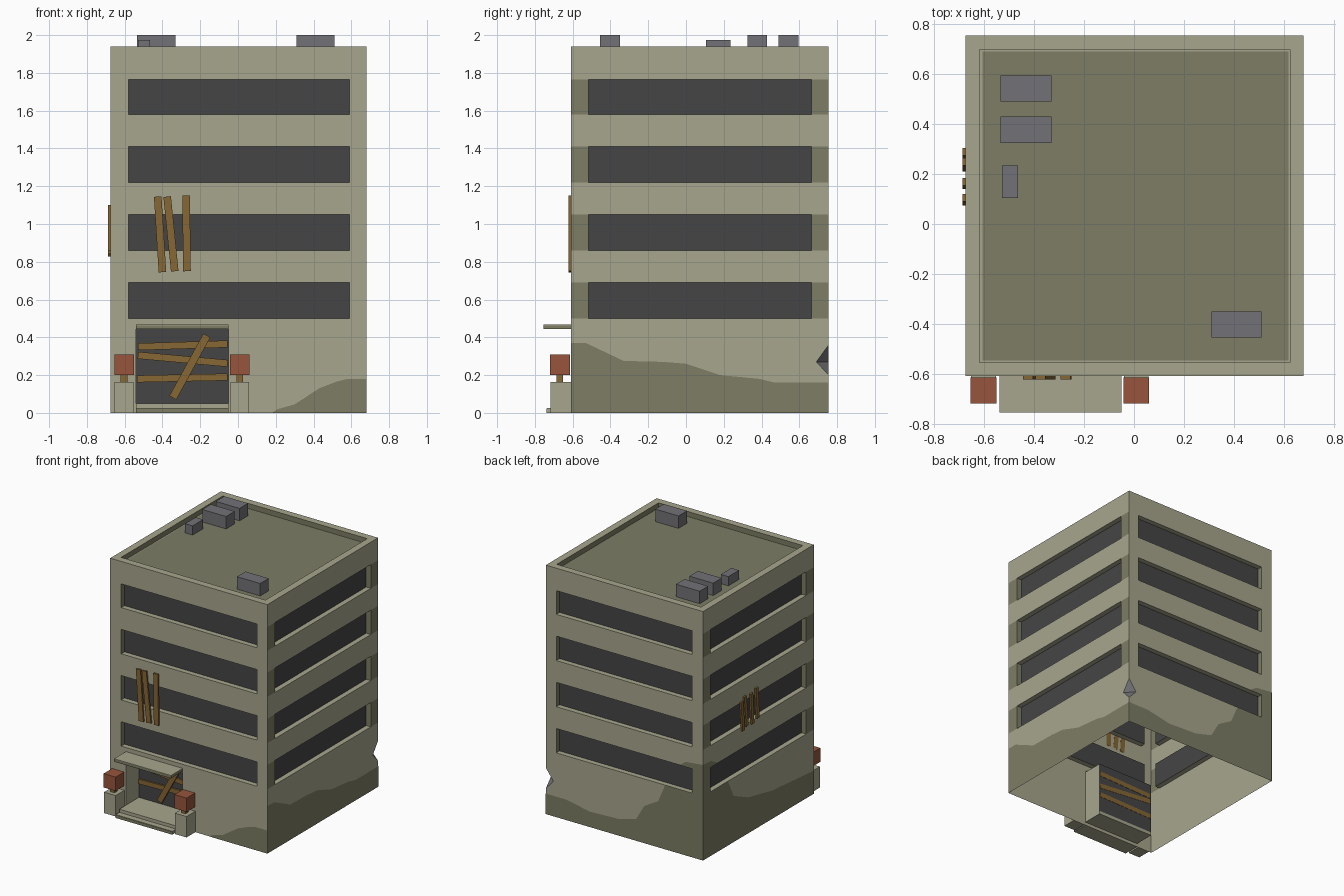
import bpy, bmesh, math
from mathutils import Vector, Matrix

if "Cube" in bpy.data.objects:
    bpy.data.objects.remove(bpy.data.objects["Cube"])


def mat(name, rgb):
    m = bpy.data.materials.new(name)
    m.diffuse_color = (*rgb, 1)
    m.use_nodes = True
    m.node_tree.nodes["Principled BSDF"].inputs["Base Color"].default_value = m.diffuse_color
    return m


WALL = mat("pale concrete", (0.39, 0.38, 0.27))
DIRT = mat("olive dirt", (0.205, 0.205, 0.13))
GLASS = mat("dark glass", (0.06, 0.06, 0.06))
GREY = mat("grey metal", (0.17, 0.17, 0.185))
WOOD = mat("brown wood", (0.24, 0.135, 0.035))
RED = mat("rust red", (0.31, 0.09, 0.045))
MATS = [WALL, DIRT, GLASS, GREY]

X0, X1, Y0, Y1, TOP = -0.675, 0.68, -0.61, 0.755, 1.94
LEVELS = [(0.50, 0.69), (0.86, 1.05), (1.22, 1.41), (1.58, 1.765)]
DOOR_L, DOOR_R, DOOR_TOP, PORCH = -0.54, -0.05, 0.445, 0.05


def finish(bm, name, mats):
    me = bpy.data.meshes.new(name)
    bm.to_mesh(me)
    bm.free()
    for m in mats:
        me.materials.append(m)
    ob = bpy.data.objects.new(name, me)
    bpy.context.collection.objects.link(ob)
    return ob


def box(name, x0, x1, y0, y1, z0, z1, m):
    bm = bmesh.new()
    c = Vector(((x0 + x1) / 2, (y0 + y1) / 2, (z0 + z1) / 2))
    s = Matrix.Diagonal((x1 - x0, y1 - y0, z1 - z0, 1))
    bmesh.ops.create_cube(bm, size=1, matrix=Matrix.Translation(c) @ s)
    return finish(bm, name, [m])


def face(bm, pts, m, n):
    """Add a face coloured m, turned to look along n."""
    f = bm.faces.new([bm.verts.new(p) for p in pts])
    f.normal_update()
    if f.normal.dot(Vector(n)) < 0:
        f.normal_flip()
    f.material_index = m


# Each side maps (along, height, depth inward) to world space
SIDES = {
    "front": (lambda u, z, d: (u, Y0 + d, z), (0, -1, 0), (1, 0, 0), X0, X1),
    "back": (lambda u, z, d: (u, Y1 - d, z), (0, 1, 0), (1, 0, 0), X0, X1),
    "left": (lambda u, z, d: (X0 + d, u, z), (-1, 0, 0), (0, 1, 0), Y0, Y1),
    "right": (lambda u, z, d: (X1 - d, u, z), (1, 0, 0), (0, 1, 0), Y0, Y1),
}


def recess(bm, side, a, b, lo, hi, d, jamb=1, floor=True):
    """Dark panel set back in an opening, with its reveals."""
    P, n, t, _, _ = SIDES[side]
    face(bm, [P(a, lo, d), P(b, lo, d), P(b, hi, d), P(a, hi, d)], 2, n)
    for u, s in ((a, 1), (b, -1)):
        face(bm, [P(u, lo, 0), P(u, lo, d), P(u, hi, d), P(u, hi, 0)], jamb, Vector(t) * s)
    for z, s in ((lo, 1), (hi, -1)):
        if s < 0 or floor:
            face(bm, [P(a, z, 0), P(b, z, 0), P(b, z, d), P(a, z, d)], 0, (0, 0, s))


# Building shell, open underneath
bm = bmesh.new()
NOTCH = [(Y1, 0.20), (Y1 - 0.065, 0.27), (Y1, 0.36)]
for side, (P, n, t, u0, u1) in SIDES.items():
    def rect(a, b, lo, hi, m=0):
        face(bm, [P(a, lo, 0), P(b, lo, 0), P(b, hi, 0), P(a, hi, 0)], m, n)
    w0, w1 = u0 + 0.095, u1 - 0.09
    # ground storey: doorway in front, chipped corner at back right
    if side == "front":
        rect(u0, DOOR_L, 0, 0.5)
        rect(DOOR_R, u1, 0, 0.5)
        rect(DOOR_L, DOOR_R, DOOR_TOP, 0.5)
        recess(bm, side, DOOR_L, DOOR_R, PORCH, DOOR_TOP, 0.16, 0, False)
    elif side == "left":
        rect(u0, u1, 0, 0.5)
    else:
        chip = [(u1, 0.20), (u1 - 0.065, 0.27), (u1, 0.36)]
        poly = [(u0, 0), (u1, 0)] + chip + [(u1, 0.5), (u0, 0.5)]
        face(bm, [P(u, z, 0) for u, z in poly], 0, n)
    # window bands and the walls between them
    for i, (lo, hi) in enumerate(LEVELS):
        post = 1 if side in ("left", "right") else 0
        rect(u0, w0, lo, hi, post)
        rect(w1, u1, lo, hi, post)
        recess(bm, side, w0, w1, lo, hi, 0.04)
        rect(u0, u1, hi, LEVELS[i + 1][0] if i < 3 else TOP)
# chipped corner faces
a, b = (X1, Y1 - 0.065, 0.27), (X1 - 0.065, Y1, 0.27)
face(bm, [a, b, (X1, Y1, 0.36)], 3, (1, 1, -0.5))
face(bm, [a, b, (X1, Y1, 0.20)], 3, (1, 1, 0.5))
# parapet and sunken roof
RZ, e = 1.90, 0.055
out = [(X0, Y0), (X1, Y0), (X1, Y1), (X0, Y1)]
inn = [(X0 + e, Y0 + e), (X1 - e, Y0 + e), (X1 - e, Y1 - e), (X0 + e, Y1 - e)]
for i in range(4):
    j = (i + 1) % 4
    face(bm, [(*out[i], TOP), (*out[j], TOP), (*inn[j], TOP), (*inn[i], TOP)], 0, (0, 0, 1))
    mid = (Vector(inn[i]) + Vector(inn[j])) / 2
    face(bm, [(*inn[i], TOP), (*inn[j], TOP), (*inn[j], RZ), (*inn[i], RZ)], 1, (-mid.x, 0.075 - mid.y, 0))
face(bm, [(*p, RZ) for p in inn], 0, (0, 0, 1))
bmesh.ops.remove_doubles(bm, verts=bm.verts, dist=0.0005)
finish(bm, "building_shell", MATS)

# Dirt on the roof and along the foot of each wall, as thin plates
box("roof_dirt", X0 + 0.067, X1 - 0.06, Y0 + 0.063, Y1 - 0.063, RZ, RZ + 0.003, DIRT)
STAINS = {
    "front": [(0.18, 0), (0.21, 0.02), (0.30, 0.045), (0.43, 0.13), (0.52, 0.165), (0.58, 0.18), (X1, 0.18), (X1, 0)],
    "right": [(Y0, 0), (Y0, 0.37), (-0.53, 0.37), (-0.33, 0.275), (-0.12, 0.27), (0.0, 0.26),
              (0.18, 0.20), (0.39, 0.18), (0.47, 0.16), (Y1, 0.16), (Y1, 0)],
    "back": [(X1, 0), (X1, 0.16), (0.5, 0.16), (0.3, 0.12), (0.05, 0.13), (-0.1, 0.17), (-0.17, 0.29),
             (-0.29, 0.36), (-0.35, 0.5), (-0.58, 0.5), (-0.58, 0.69), (-0.47, 0.69), (-0.53, 0.73), (X0, 0.745), (X0, 0)],
    "left": [(Y1, 0), (Y1, 0.745), (0.66, 0.74), (0.57, 0.69), (0.665, 0.69), (0.665, 0.5), (0.45, 0.5),
             (0.38, 0.36), (0.2, 0.28), (-0.1, 0.22), (Y0, 0.18), (Y0, 0)],
}
for side, pts in STAINS.items():
    P, n = SIDES[side][:2]
    bm = bmesh.new()
    face(bm, [P(u, z, -0.002) for u, z in pts], 0, n)
    bmesh.ops.triangulate(bm, faces=bm.faces)
    finish(bm, side + "_dirt", [DIRT])

# Roof units
for i, (x0, x1, y0, y1, z) in enumerate([(-0.535, -0.33, 0.49, 0.595, 2.0), (-0.535, -0.33, 0.325, 0.43, 2.0),
                                         (-0.53, -0.465, 0.105, 0.235, 1.975), (0.31, 0.51, -0.455, -0.35, 2.0)]):
    box(f"roof_unit_{i}", x0, x1, y0, y1, RZ, z, GREY)

# Entrance: porch floor, step, canopy
box("porch_floor", DOOR_L, DOOR_R, -0.69, Y0 + 0.16, 0.025, PORCH, WALL)
box("porch_step", DOOR_L, DOOR_R, -0.735, Y0, 0, 0.025, WALL)
box("step_dirt", DOOR_L, DOOR_R, -0.738, -0.735, 0, 0.022, DIRT)
box("canopy", DOOR_L, DOOR_R, -0.755, Y0, DOOR_TOP, 0.463, DIRT)
box("canopy_top", DOOR_L, DOOR_R, -0.755, Y0, 0.463, 0.468, WALL)

# Pedestals with red planters
for name, cx in (("left", -0.603), ("right", 0.009)):
    box(name + "_pedestal", cx - 0.05, cx + 0.05, -0.718, Y0, 0, 0.163, WALL)
    box(name + "_stem", cx - 0.018, cx + 0.018, -0.686, -0.65, 0.163, 0.20, WOOD)
    box(name + "_red_block", cx - 0.052, cx + 0.052, -0.72, -0.615, 0.20, 0.308, RED)


def board(name, side, p, q, width, depth, thick=0.014):
    """Plank lying on a side from p to q, given as (along, height)."""
    P, n = SIDES[side][:2]
    p, q, n = Vector(P(*p, depth)), Vector(P(*q, depth)), Vector(n)
    d = q - p
    x = d.normalized()
    rot = Matrix((x, n.cross(x), n)).transposed().to_4x4()
    bm = bmesh.new()
    bmesh.ops.create_cube(bm, size=1, matrix=Matrix.Translation((p + q) / 2) @ rot
                          @ Matrix.Diagonal((d.length, width, thick, 1)))
    finish(bm, name, [WOOD])


# Planks across the door
for i, (p, q) in enumerate([((-0.53, 0.35), (-0.055, 0.365)), ((-0.53, 0.305), (-0.055, 0.262)),
                            ((-0.535, 0.18), (-0.055, 0.19))]):
    board(f"door_plank_{i}", "front", p, q, 0.037, 0.155)
board("door_cross_plank", "front", (-0.345, 0.08), (-0.165, 0.41), 0.042, 0.138)

# Planks over windows, front and left
for i, (p, q) in enumerate([((-0.425, 1.145), (-0.40, 0.745)), ((-0.375, 1.145), (-0.335, 0.75)),
                            ((-0.275, 1.15), (-0.27, 0.75))]):
    board(f"front_plank_{i}", "front", p, q, 0.04, -0.006)
for i, (p, q) in enumerate([((0.29, 1.06), (0.27, 0.83)), ((0.25, 1.09), (0.225, 0.85)),
                            ((0.17, 1.08), (0.155, 0.84)), ((0.105, 1.1), (0.09, 0.86))]):
    board(f"left_plank_{i}", "left", p, q, 0.03, -0.006)
